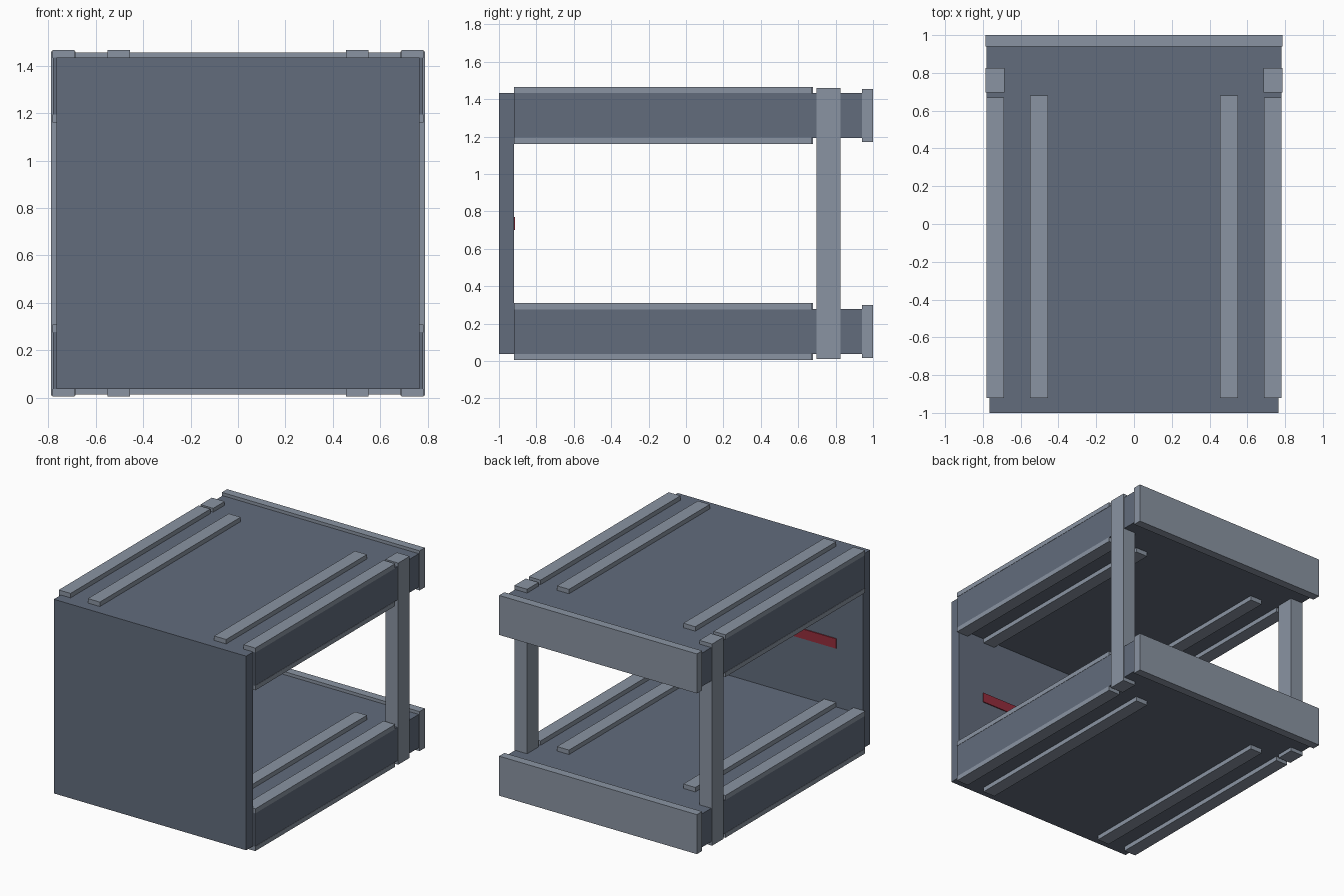
import bpy

cube = bpy.data.objects.get("Cube")
if cube:
    bpy.data.objects.remove(cube, do_unlink=True)


def make_material(name, rgb):
    mat = bpy.data.materials.new(name)
    mat.use_nodes = True
    color = (*rgb, 1.0)
    mat.diffuse_color = color
    mat.node_tree.nodes["Principled BSDF"].inputs["Base Color"].default_value = color
    return mat


DARK = make_material("dark slate", (0.122, 0.150, 0.202))
LIGHT = make_material("light slate", (0.254, 0.296, 0.361))
RED = make_material("deep red", (0.30, 0.026, 0.045))


def box(name, xs, ys, zs, mat):
    """Axis-aligned box given its limits on each axis."""
    spans = (xs, ys, zs)
    bpy.ops.mesh.primitive_cube_add(size=1, location=[(a + b) / 2 for a, b in spans])
    obj = bpy.context.object
    obj.name = name
    obj.scale = [b - a for a, b in spans]
    bpy.ops.object.transform_apply(location=False, rotation=False, scale=True)
    obj.data.materials.append(mat)
    return obj


def pair(name, xs, ys, zs, mat):
    """The same box on the left (+x) and the right (-x)."""
    box("left_" + name, xs, ys, zs, mat)
    box("right_" + name, (-xs[1], -xs[0]), ys, zs, mat)


# Front panel with the red strip on its inner face
box("front_panel", (-0.765, 0.765), (-1.0, -0.92), (0.037, 1.433), DARK)
box("red_strip", (-0.555, 0.555), (-0.922, -0.913), (0.70, 0.77), RED)

# Lower and upper decks, each with an end board and strips above and below
for level, z0 in (("lower", 0.037), ("upper", 1.193)):
    z1 = z0 + 0.24
    box(level + "_deck", (-0.78, 0.78), (-0.92, 0.945), (z0, z1), DARK)
    box(level + "_end_board", (-0.787, 0.787), (0.94, 1.0),
        (z0 - 0.022, z1 + 0.022), LIGHT)
    for side, a, b in (("bottom", z0 - 0.032, z0 + 0.001),
                       ("top", z1 - 0.001, z1 + 0.032)):
        name = f"{level}_{side}"
        pair(name + "_edge_strip", (0.688, 0.782), (-0.92, 0.67), (a, b), LIGHT)
        pair(name + "_inner_strip", (0.455, 0.55), (-0.92, 0.68), (a, b), LIGHT)

# Rear posts
pair("rear_post", (0.685, 0.787), (0.697, 0.827), (0.01, 1.46), LIGHT)
